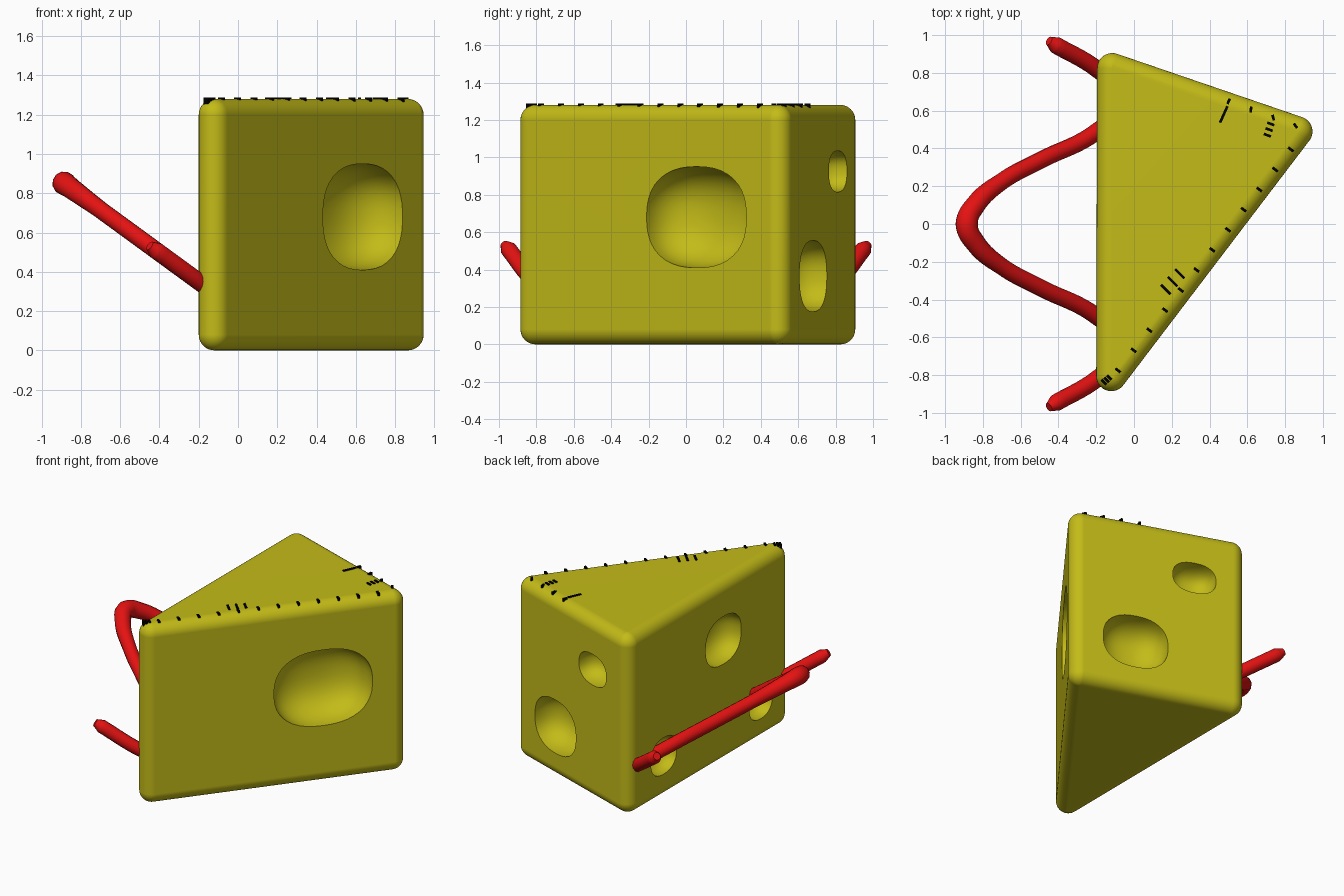
import bpy, bmesh, math
from mathutils import Matrix, Vector

if "Cube" in bpy.data.objects:
    bpy.data.objects.remove(bpy.data.objects["Cube"])


def material(name, rgb):
    m = bpy.data.materials.new(name)
    m.diffuse_color = (*rgb, 1)
    m.use_nodes = True
    m.node_tree.nodes["Principled BSDF"].inputs["Base Color"].default_value = m.diffuse_color
    return m


YELLOW = material("cheese yellow", (0.55, 0.50, 0.009))
RED = material("wire red", (0.78, 0.006, 0.006))
BLACK = material("mark black", (0.0, 0.0, 0.0))


def mesh_object(name, bm, mat):
    me = bpy.data.meshes.new(name)
    bm.to_mesh(me)
    bm.free()
    me.materials.append(mat)
    ob = bpy.data.objects.new(name, me)
    bpy.context.collection.objects.link(ob)
    return ob


def activate(ob):
    bpy.ops.object.select_all(action='DESELECT')
    ob.select_set(True)
    bpy.context.view_layer.objects.active = ob


# Wedge: hull around six balls gives a rounded triangular block
R, H = 0.08, 1.28
bm = bmesh.new()
for x, y in [(-0.115, 0.825), (-0.12, -0.805), (0.865, 0.49)]:
    for z in (R, H - R):
        bmesh.ops.create_uvsphere(bm, u_segments=32, v_segments=16, radius=R,
                                  matrix=Matrix.Translation((x, y, z)))
bmesh.ops.delete(bm, geom=list(bm.edges), context='EDGES_FACES')
bmesh.ops.convex_hull(bm, input=list(bm.verts))
bmesh.ops.delete(bm, geom=[v for v in bm.verts if not v.link_faces], context='VERTS')
bmesh.ops.dissolve_limit(bm, angle_limit=math.radians(0.5),
                         verts=list(bm.verts), edges=list(bm.edges))
bmesh.ops.recalc_face_normals(bm, faces=list(bm.faces))
wedge = mesh_object("cheese_wedge", bm, YELLOW)

# Holes: squarish ellipsoids (centre, facing angle, depth, half width, half height)
FRONT, BACK, LEFT = -37.2, 71.1, 180
holes = [((0.635, 0.056, 0.68), FRONT, 0.25, 0.335, 0.27),
         ((0.17, 0.812, 0.925), BACK, 0.15, 0.15, 0.11),
         ((0.556, 0.68, 0.365), BACK, 0.20, 0.225, 0.19),
         ((-0.195, -0.14, 0.87), LEFT, 0.16, 0.20, 0.17),
         ((-0.195, 0.53, 0.30), LEFT, 0.12, 0.145, 0.13),
         ((-0.195, -0.56, 0.27), LEFT, 0.12, 0.13, 0.12)]
bm = bmesh.new()
for centre, angle, depth, width, height in holes:
    turn = Matrix.Rotation(math.radians(angle), 3, 'Z')
    for v in bmesh.ops.create_icosphere(bm, subdivisions=4, radius=1)["verts"]:
        c = v.co / sum(abs(k) ** 2.4 for k in v.co) ** (1 / 2.4)
        v.co = turn @ Vector((c.x * depth, c.y * width, c.z * height)) + Vector(centre)
cutter = mesh_object("hole_cutter", bm, YELLOW)
cutter.hide_render = True

activate(wedge)
cut = wedge.modifiers.new("holes", 'BOOLEAN')
cut.operation, cut.object, cut.solver = 'DIFFERENCE', cutter, 'EXACT'
bpy.ops.object.modifier_apply(modifier=cut.name)
bpy.data.objects.remove(cutter)
bpy.ops.object.shade_smooth_by_angle(angle=math.radians(35))
wedge.modifiers.new("weighted", 'WEIGHTED_NORMAL').keep_sharp = True

# Bent wire: half path in a tilted plane, mirrored in y
half = [(-0.45, 0.97, 0.55), (-0.415, 0.948, 1), (-0.19, 0.815, 1), (-0.04, 0.66, 1),
        (-0.19, 0.495, 1), (-0.50, 0.335, 1), (-0.70, 0.225, 1), (-0.84, 0.10, 1.2)]
path = half + [(-0.885, 0, 1.35)] + [(x, -y, r) for x, y, r in reversed(half)]
cu = bpy.data.curves.new("bent_wire", 'CURVE')
cu.dimensions = '3D'
cu.bevel_depth, cu.bevel_resolution, cu.resolution_u = 0.045, 4, 8
cu.use_fill_caps = True
sp = cu.splines.new('BEZIER')
sp.bezier_points.add(len(path) - 1)
for p, (x, y, r) in zip(sp.bezier_points, path):
    p.co = (x, y, 0.865 - 0.73 * (x + 0.905))
    p.radius = r
    p.handle_left_type = p.handle_right_type = 'AUTO'
cu.materials.append(RED)
bpy.context.collection.objects.link(bpy.data.objects.new("bent_wire", cu))

# Scale marks: small plain strokes on the top face (x, y, length, angle)
marks = []
for i in range(12):
    t = i / 11
    marks.append((0.83 - 0.915 * t, 0.395 - 1.17 * t, 0.034, 143))
for i in range(4):
    marks.append((0.855 - 0.118 * i, 0.52 + 0.043 * i, 0.03, 125 - 20 * i))
marks.append((0.475, 0.58, 0.095, 66))
for dy in (-0.03, 0, 0.03):
    marks.append((0.715 + dy * 0.3, 0.50 + dy, 0.04, 160))
for k in (-1, 0, 1):
    marks.append((0.205 + 0.037 * k, -0.305 + 0.042 * k, 0.07, 135))
    marks.append((-0.145 + 0.014 * k, -0.825 + 0.012 * k, 0.035, 135))
bm = bmesh.new()
for x, y, length, angle in marks:
    bmesh.ops.create_cube(bm, size=1, matrix=Matrix.Translation((x, y, 1.270))
                          @ Matrix.Rotation(math.radians(angle), 4, 'Z')
                          @ Matrix.Diagonal((length, 0.014, 0.034, 1)))
mesh_object("scale_marks", bm, BLACK)
